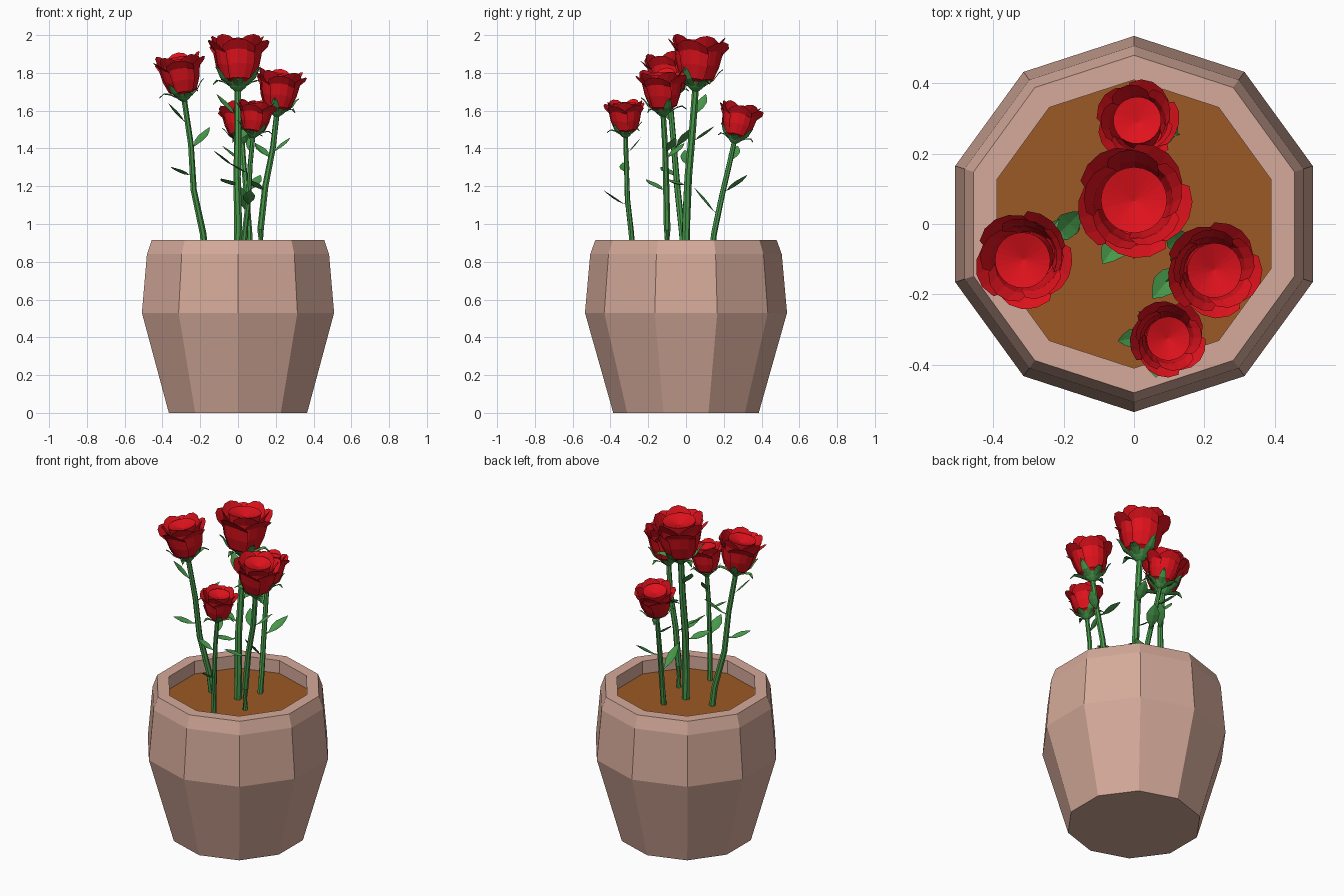
import bpy
from math import sin, cos, pi, radians
from mathutils import Vector

if "Cube" in bpy.data.objects:
    bpy.data.objects.remove(bpy.data.objects["Cube"])


def material(name, rgb):
    m = bpy.data.materials.new(name)
    m.diffuse_color = (*rgb, 1)
    m.use_nodes = True
    m.node_tree.nodes["Principled BSDF"].inputs["Base Color"].default_value = m.diffuse_color
    return m


CLAY = material("clay", (0.66, 0.40, 0.32))
SOIL = material("soil", (0.33, 0.10, 0.018))
RED = material("red_petal", (0.75, 0.006, 0.012))
GREEN = material("green", (0.065, 0.32, 0.07))


def build(name, verts, faces, mat):
    me = bpy.data.meshes.new(name)
    me.from_pydata([tuple(v) for v in verts], [], faces)
    me.materials.append(mat)
    ob = bpy.data.objects.new(name, me)
    bpy.context.collection.objects.link(ob)
    return ob


def grid_faces(rows, cols, start=0, wrap=False):
    """Quads joining consecutive rows of points."""
    out = []
    for i in range(rows - 1):
        for j in range(cols if wrap else cols - 1):
            a, b = start + i * cols + j, start + i * cols + (j + 1) % cols
            out.append((a, b, b + cols, a + cols))
    return out


def lathe(profile, n, phase=0.0):
    verts = [Vector((r * cos(phase + 2 * pi * k / n), r * sin(phase + 2 * pi * k / n), z))
             for r, z in profile for k in range(n)]
    return verts, grid_faces(len(profile), n, 0, True)


# Ten-sided pot with closed bottom
v, f = lathe([(0.385, 0), (0.535, 0.53), (0.507, 0.84), (0.48, 0.915), (0.41, 0.915), (0.41, 0.80)],
             10, pi / 2)
f.append(tuple(reversed(range(10))))
build("pot", v, f, CLAY)

# Soil disc
v, _ = lathe([(0.41, 0.835)], 10, pi / 2)
build("soil", v, [tuple(range(10))], SOIL)


def stem(name, pts, r):
    n, verts = 7, []
    for i, p in enumerate(pts):
        d = (pts[min(i + 1, len(pts) - 1)] - pts[max(i - 1, 0)]).normalized()
        q = d.to_track_quat('Z', 'Y')
        rr = r * (1 - 0.22 * i / (len(pts) - 1))
        verts += [p + q @ Vector((rr * cos(2 * pi * k / n), rr * sin(2 * pi * k / n), 0)) for k in range(n)]
    faces = grid_faces(len(pts), n, 0, True)
    faces += [tuple(reversed(range(n))), tuple(range(len(verts) - n, len(verts)))]
    build(name, verts, faces, GREEN)


def point_at(pts, z):
    for a, b in zip(pts, pts[1:]):
        if a.z <= z <= b.z:
            return a.lerp(b, (z - a.z) / (b.z - a.z))
    return pts[-1]


def leaf(name, base, az, length, slope):
    """Stalked, pointed leaf folded along its midrib."""
    out, side = Vector((cos(az), sin(az), 0)), Vector((-sin(az), cos(az), 0))
    verts = []
    for t, w in [(0, .04), (.22, .06), (.42, .22), (.65, .25), (.85, .14), (1, .01)]:
        mid = base + length * (out * t + Vector((0, 0, slope * t + 0.25 * t * (t - 1) * 1.6)))
        for s in (-1, 0, 1):
            verts.append(mid + length * (side * s * w + Vector((0, 0, abs(s) * w * 0.3))))
    build(name, verts, grid_faces(6, 3), GREEN)


# Flower profiles as (radius, height) in units of flower radius
OUTER = [(.12, .08), (.52, .34), (.68, .80), (.76, 1.25), (1.0, 1.56)]
MIDDLE = [(.12, .10), (.50, .42), (.62, .90), (.68, 1.35), (.86, 1.72)]


def bloom(name, base, axis, s, spin):
    q = axis.to_track_quat('Z', 'Y')
    place = lambda p: base + q @ (p * s)

    # Central bud with a shallow funnel
    v, f = lathe([(.12, .1), (.48, .5), (.50, 1.1), (.57, 1.58)], 24)
    v.append(Vector((0, 0, 1.40)))
    f += [(72 + k, 72 + (k + 1) % 24, 96) for k in range(24)]
    build(name + "_bud", [place(p) for p in v], f, RED)

    # Two rings of overlapping flared petals
    verts, faces = [], []
    for prof, shift, half in ((OUTER, 0, 46), (MIDDLE, 36, 44)):
        for k in range(5):
            a0, start = spin + radians(72 * k + shift), len(verts)
            for i, (r, h) in enumerate(prof):
                w = radians(half) * (.75, .95, 1, .95, .72)[i]
                for j in (-2, -1, 0, 1, 2):
                    e = j / 2
                    a = a0 + w * e
                    rr = r * (1 + .05 * e) * (1 - (.06 if i == 4 else 0) * e * e)
                    hh = h - (.20 if i == 4 else .04 * i) * e * e
                    verts.append(place(Vector((rr * cos(a), rr * sin(a), hh))))
            faces += grid_faces(5, 5, start)
    build(name + "_petals", verts, faces, RED)

    # Green base and curled sepals
    v, f = lathe([(.10, -.08), (.24, .04), (.40, .24)], 10)
    verts = [place(p) for p in v]
    for k in range(6):
        a, start = spin + 2 * pi * k / 6, len(verts)
        path = ([(.2, .03), (.52, .22), (.74, .28), (.92, .16)],
                [(.2, .03), (.56, .30), (.72, .55), (.84, .66)])[k % 2]
        for (r, h), w in zip(path, (.12, .17, .10, .005)):
            for e in (-1, 0, 1):
                verts.append(place(Vector((r * cos(a) - e * w * sin(a), r * sin(a) + e * w * cos(a),
                                           h + .04 * abs(e)))))
        f += grid_faces(4, 3, start)
    build(name + "_sepals", verts, f, GREEN)


# Each rose: stem path, stem radius, bloom radius, leaves (z, azimuth, length, slope)
ROSES = {
    "centre_rose": ([(0, 0, .80), (0, 0, 1.0), (-.004, .012, 1.25), (0, .035, 1.5), (0, .05, 1.715)], .023, .165,
                    [(1.57, 150, .13, .9), (1.44, 70, .13, .6), (1.30, 190, .13, .7), (1.21, 235, .15, .2)]),
    "left_rose": ([(-.17, -.01, .80), (-.185, -.02, .95), (-.235, -.045, 1.18), (-.25, -.065, 1.42),
                   (-.285, -.085, 1.66)], .019, .14,
                  [(1.53, 200, .11, 1.0), (1.40, 45, .14, .8), (1.26, 215, .14, .3)]),
    "right_rose": ([(.12, -.10, .80), (.12, -.10, .97), (.145, -.105, 1.2), (.185, -.11, 1.4),
                    (.205, -.12, 1.58)], .019, .137,
                   [(1.38, 30, .11, .7), (1.35, 130, .13, .6), (1.18, 230, .14, .4)]),
    "back_rose": ([(.06, .13, .80), (.06, .148, .95), (.045, .19, 1.15), (.03, .23, 1.32), (.022, .255, 1.435)],
                  .017, .12,
                  [(1.33, 160, .12, .7), (1.17, 60, .15, .6), (1.05, 255, .13, 1.1)]),
    "front_rose": ([(.03, -.28, .80), (.035, -.29, .95), (.055, -.31, 1.13), (.065, -.315, 1.32),
                    (.08, -.32, 1.465)], .016, .11,
                   [(1.37, 100, .08, 1.1), (1.27, 190, .11, .5), (1.10, 275, .13, .6)]),
}
for n, (name, (path, r, size, leaves)) in enumerate(ROSES.items()):
    pts = [Vector(p) for p in path]
    stem(name + "_stem", pts, r)
    bloom(name, pts[-1], (pts[-1] - pts[-2]).normalized(), size, radians(90 + 23 * n))
    for i, (z, az, length, slope) in enumerate(leaves):
        leaf(f"{name}_leaf_{i + 1}", point_at(pts, z), radians(az), length, slope)
